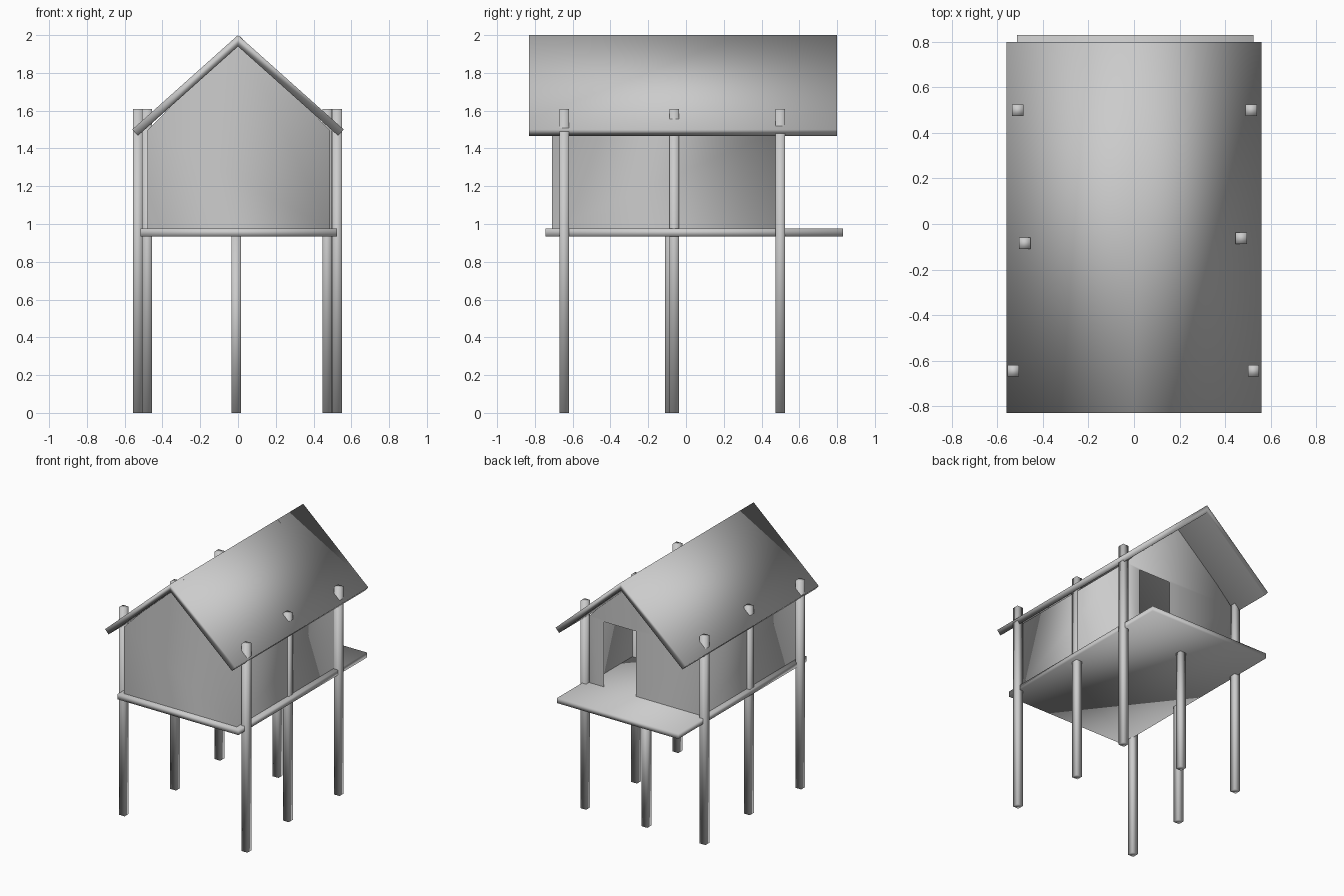
import bpy, bmesh

if "Cube" in bpy.data.objects:
    bpy.data.objects.remove(bpy.data.objects["Cube"], do_unlink=True)

GREY = (0.6, 0.6, 0.6, 1.0)
mat = bpy.data.materials.new("plain_grey")
mat.use_nodes = True
mat.diffuse_color = GREY
mat.node_tree.nodes["Principled BSDF"].inputs["Base Color"].default_value = GREY


def finish(name, bm, closed=True):
    """Turn a bmesh into a smooth-shaded grey object."""
    if closed:
        bmesh.ops.recalc_face_normals(bm, faces=bm.faces[:])
    for face in bm.faces:
        face.smooth = True
    mesh = bpy.data.meshes.new(name)
    bm.to_mesh(mesh)
    bm.free()
    mesh.materials.append(mat)
    obj = bpy.data.objects.new(name, mesh)
    bpy.context.collection.objects.link(obj)
    return obj


def prism(name, profile, y0, y1):
    """Extrude an (x, z) outline along y."""
    bm = bmesh.new()
    face = bm.faces.new([bm.verts.new((x, y0, z)) for x, z in profile])
    grown = bmesh.ops.extrude_face_region(bm, geom=[face])["geom"]
    verts = [v for v in grown if isinstance(v, bmesh.types.BMVert)]
    bmesh.ops.translate(bm, verts=verts, vec=(0, y1 - y0, 0))
    return finish(name, bm)


def box(name, x0, x1, y0, y1, z0, z1):
    return prism(name, [(x0, z0), (x1, z0), (x1, z1), (x0, z1)], y0, y1)


# Deck, with a porch projecting at the back
FLOOR = 0.975
box("deck", -0.515, 0.525, -0.745, 0.83, 0.935, FLOOR)

# Gabled roof: two slabs joined at the ridge
prism("roof", [(0, 2.0), (0.56, 1.5), (0.53, 1.467), (0, 1.94),
               (-0.53, 1.467), (-0.56, 1.5)], -0.83, 0.8)

# Stilts: six tall ones beside the walls and a short one under the porch
HALF = 0.025
stilts = {
    "front_left_post": (0.525, -0.645, 1.61),
    "front_right_post": (-0.53, -0.645, 1.61),
    "middle_left_post": (0.472, -0.062, 1.61),
    "middle_right_post": (-0.48, -0.085, 1.61),
    "back_left_post": (0.515, 0.5, 1.61),
    "back_right_post": (-0.51, 0.5, 1.61),
    "back_centre_post": (-0.01, 0.5, 0.94),
}
for name, (x, y, top) in stilts.items():
    box(name, x - HALF, x + HALF, y - HALF, y + HALF, 0, top)

# Thin walls, open under the roof, with a doorway in the back gable
LEFT, RIGHT, EAVE = 0.487, -0.48, 1.495
DOOR_RIGHT, DOOR_LEFT, DOOR_TOP = 0.085, 0.36, 1.48
bm = bmesh.new()


def gable(y, apex_y):
    """Corners: right foot, left foot, left eave, apex, right eave."""
    points = [(RIGHT, y, FLOOR), (LEFT, y, FLOOR), (LEFT, y, EAVE),
              (0.01, apex_y, 1.994), (RIGHT, y, EAVE)]
    return [bm.verts.new(p) for p in points]


front = gable(-0.71, -0.69)
back = gable(0.49, 0.485)
door = [bm.verts.new((x, 0.49, z)) for x, z in (
    (DOOR_RIGHT, FLOOR), (DOOR_RIGHT, DOOR_TOP),
    (DOOR_LEFT, DOOR_TOP), (DOOR_LEFT, FLOOR))]
bm.faces.new(front)
bm.faces.new([front[1], back[1], back[2], front[2]])
bm.faces.new([back[0], front[0], front[4], back[4]])
bm.faces.new([back[0], back[4], back[3], back[2], back[1]] + door[::-1])
finish("walls", bm, closed=False)
